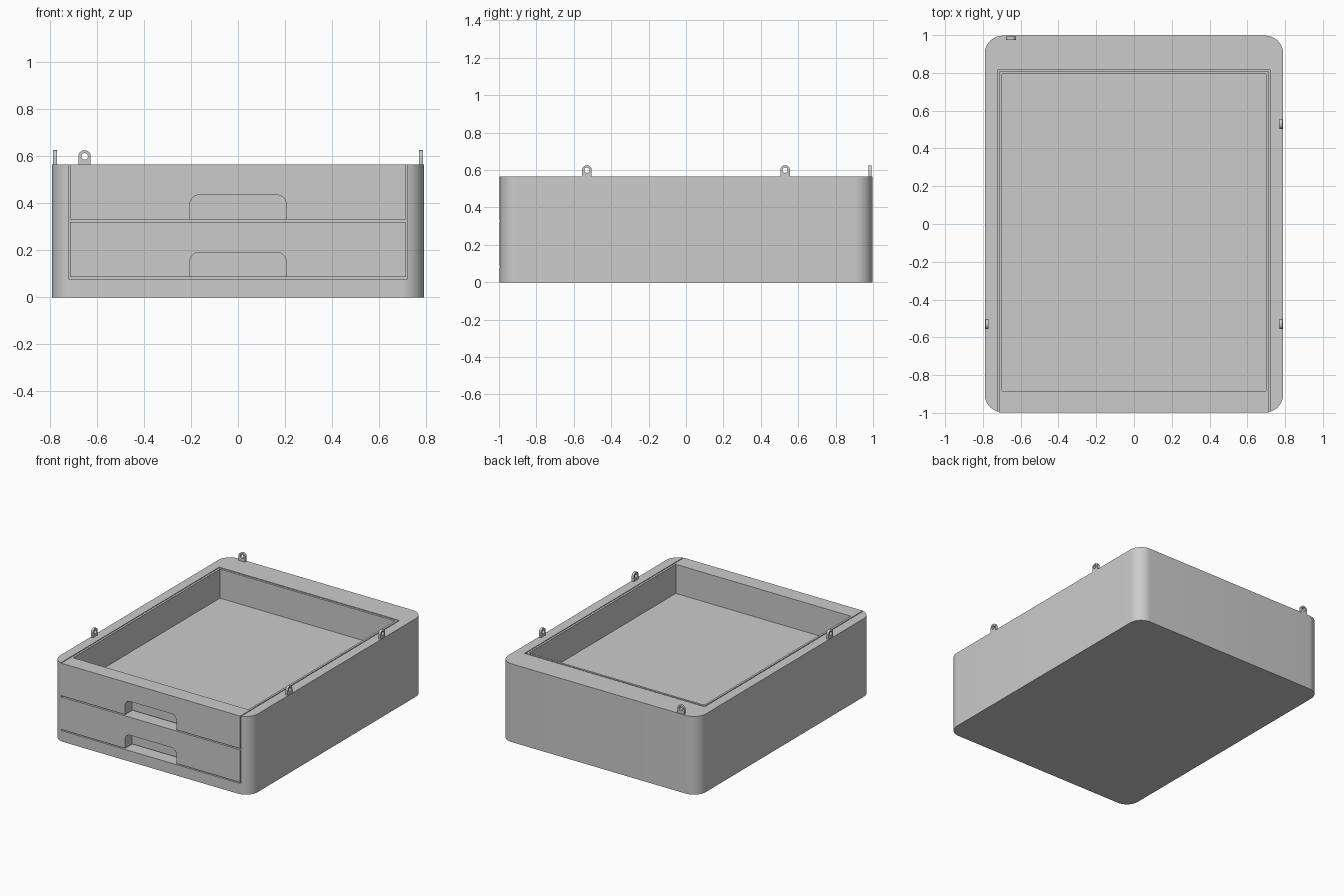
import bpy, bmesh
from math import pi, cos, sin

if "Cube" in bpy.data.objects:
    bpy.data.objects.remove(bpy.data.objects["Cube"])

grey = bpy.data.materials.new("light grey")
grey.use_nodes = True
grey.diffuse_color = (0.6, 0.6, 0.6, 1)
grey.node_tree.nodes["Principled BSDF"].inputs["Base Color"].default_value = (0.6, 0.6, 0.6, 1)

AXES = {"Z": lambda u, v, w: (u, v, w),
        "Y": lambda u, v, w: (u, w, v),
        "X": lambda u, v, w: (w, u, v)}


def arc(cx, cy, r, start, end, steps):
    angles = [start + (end - start) * i / steps for i in range(steps + 1)]
    return [(cx + r * cos(a), cy + r * sin(a)) for a in angles]


def prism(name, outline, axis, low, high):
    """Extrude a 2D outline along an axis between two levels."""
    place = AXES[axis]
    bm = bmesh.new()
    base = bm.faces.new([bm.verts.new(place(u, v, low)) for u, v in outline])
    new = bmesh.ops.extrude_face_region(bm, geom=[base], use_keep_orig=True)["geom"]
    bmesh.ops.translate(bm, vec=place(0, 0, high - low),
                        verts=[g for g in new if isinstance(g, bmesh.types.BMVert)])
    bmesh.ops.recalc_face_normals(bm, faces=bm.faces)
    mesh = bpy.data.meshes.new(name)
    bm.to_mesh(mesh)
    bm.free()
    mesh.materials.append(grey)
    obj = bpy.data.objects.new(name, mesh)
    bpy.context.collection.objects.link(obj)
    return obj


def rect(x0, x1, y0, y1):
    return [(x0, y0), (x1, y0), (x1, y1), (x0, y1)]


def cut(obj, cutter):
    """Subtract the cutter for good and remove it."""
    cutter.hide_render = True
    mod = obj.modifiers.new("cut", "BOOLEAN")
    mod.operation, mod.solver, mod.object = "DIFFERENCE", "EXACT", cutter
    select(obj)
    bpy.ops.object.modifier_apply(modifier=mod.name)
    bpy.data.objects.remove(cutter)


def select(obj):
    bpy.ops.object.select_all(action="DESELECT")
    obj.select_set(True)
    bpy.context.view_layer.objects.active = obj


def smooth(obj):
    select(obj)
    bpy.ops.object.shade_smooth_by_angle(angle=pi / 6)


W, L, H, R = 0.79, 0.997, 0.565, 0.095

# Housing: rounded block with a drawer bay open at the front and top
corners = [(1, 1, 0), (-1, 1, 1), (-1, -1, 2), (1, -1, 3)]
outline = []
for sx, sy, k in corners:
    outline += arc(sx * (W - R), sy * (L - R), R, k * pi / 2, (k + 1) * pi / 2, 12)
housing = prism("housing", outline, "Z", 0, H)
cut(housing, prism("bay_cutter", rect(-0.721, 0.721, -1.2, 0.816), "Z", 0.078, 0.8))
smooth(housing)


# Drawers: open trays with a thick front and a finger notch
def drawer(name, z):
    obj = prism(name, rect(-0.715, 0.715, -L, 0.808), "Z", z, z + 0.235)
    cut(obj, prism("tray_cutter", rect(-0.7, 0.7, -0.883, 0.793), "Z", z + 0.025, z + 0.4))
    top, r = z + 0.105, 0.04
    notch = [(-0.205, z - 0.05), (0.205, z - 0.05)]
    notch += arc(0.205 - r, top - r, r, 0, pi / 2, 8)
    notch += arc(-0.205 + r, top - r, r, pi / 2, pi, 8)
    cut(obj, prism("notch_cutter", notch, "Y", -1.1, -0.915))
    smooth(obj)


drawer("lower_drawer", 0.086)
drawer("upper_drawer", 0.33)


# Hanging loops: small upright tabs with a round hole
def loop(name, along, axis, offset):
    r, z = 0.026, 0.599
    shape = [(along - r, H - 0.005), (along + r, H - 0.005)] + arc(along, z, r, 0, pi, 16)
    obj = prism(name, shape, axis, offset - 0.009, offset + 0.009)
    hole = arc(along, z, 0.014, 0, 2 * pi, 20)[:-1]
    cut(obj, prism("hole_cutter", hole, axis, offset - 0.05, offset + 0.05))
    smooth(obj)


loop("back_loop", -0.652, "Y", 0.984)
loop("left_back_loop", 0.53, "X", 0.778)
loop("left_front_loop", -0.53, "X", 0.778)
loop("right_front_loop", -0.53, "X", -0.778)
